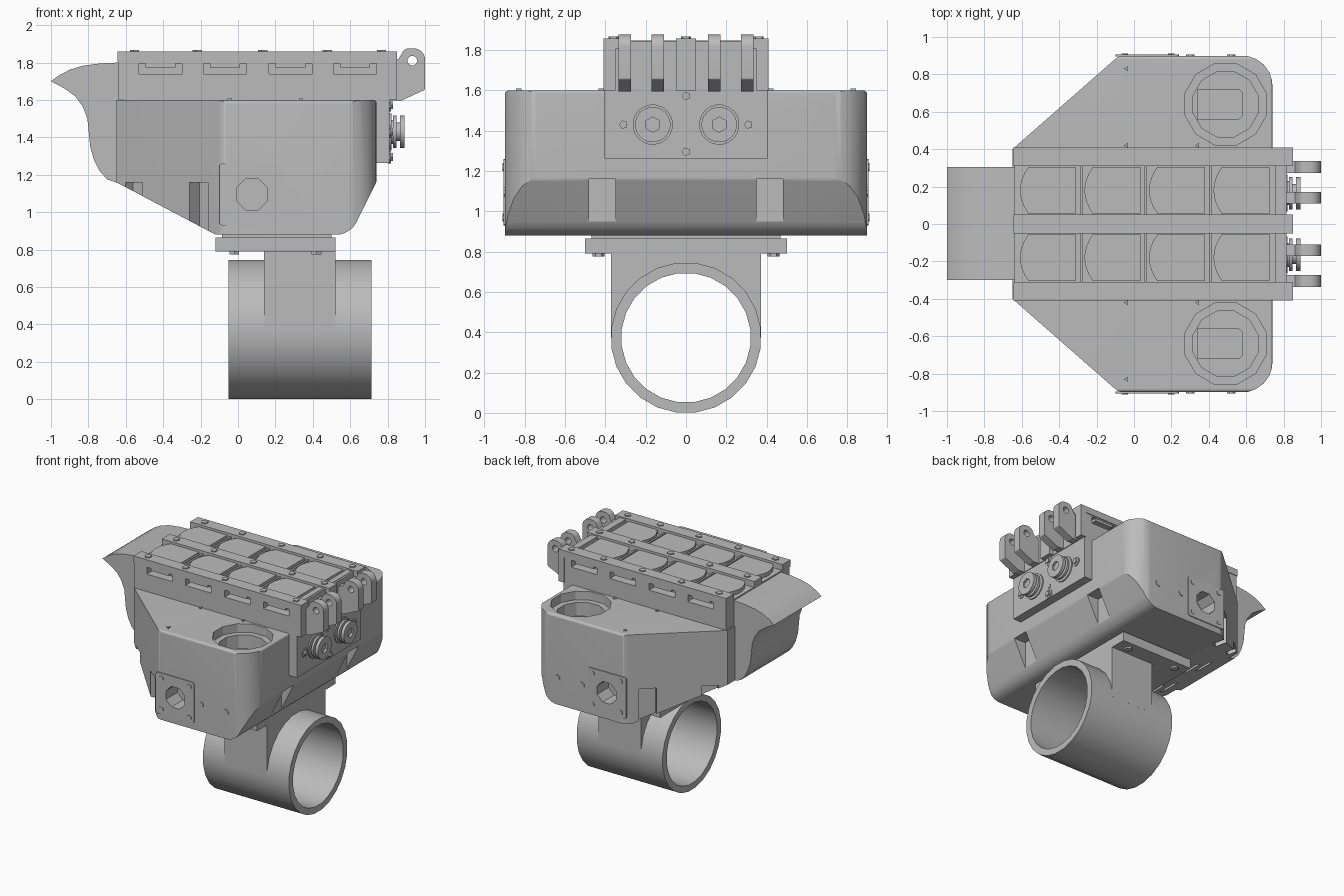
import bpy, bmesh, math
from mathutils import Vector

if "Cube" in bpy.data.objects:
    bpy.data.objects.remove(bpy.data.objects["Cube"])

grey = bpy.data.materials.new("plain grey")
grey.use_nodes = True
colour = (0.5, 0.5, 0.5, 1)
grey.diffuse_color = colour
grey.node_tree.nodes["Principled BSDF"].inputs["Base Color"].default_value = colour
parts = []


def rounded(points, steps=6):
    """Outline from (a, b) or (a, b, radius) corners."""
    out = []
    n = len(points)
    for i, p in enumerate(points):
        c = Vector(p[:2])
        if len(p) < 3:
            out.append(c)
            continue
        u = (Vector(points[i - 1][:2]) - c).normalized()
        v = (Vector(points[(i + 1) % n][:2]) - c).normalized()
        half = u.angle(v) / 2
        reach = p[2] / math.tan(half)
        centre = c + (u + v).normalized() * p[2] / math.sin(half)
        a, b = c + u * reach - centre, c + v * reach - centre
        for k in range(steps + 1):
            t = k / steps
            out.append(centre + (a.lerp(b, t)).normalized() * p[2])
    return out


def circle(a, b, r, n=24):
    return [(a + r * math.cos((k + .5) * math.tau / n),
             b + r * math.sin((k + .5) * math.tau / n)) for k in range(n)]


def prism(name, outline, axis, lo, hi):
    place = {"x": lambda a, b, h: (h, a, b),
             "y": lambda a, b, h: (a, h, b),
             "z": lambda a, b, h: (a, b, h)}[axis]
    bm = bmesh.new()
    rings = [[bm.verts.new(place(p[0], p[1], h)) for p in outline] for h in (lo, hi)]
    bm.faces.new(rings[0])
    bm.faces.new(rings[1])
    n = len(outline)
    for i in range(n):
        j = (i + 1) % n
        bm.faces.new((rings[0][i], rings[0][j], rings[1][j], rings[1][i]))
    bmesh.ops.recalc_face_normals(bm, faces=bm.faces)
    mesh = bpy.data.meshes.new(name)
    bm.to_mesh(mesh)
    bm.free()
    mesh.materials.append(grey)
    obj = bpy.data.objects.new(name, mesh)
    bpy.context.collection.objects.link(obj)
    parts.append(obj)
    return obj


def box(name, x0, x1, y0, y1, z0, z1):
    return prism(name, [(x0, y0), (x1, y0), (x1, y1), (x0, y1)], "z", z0, z1)


def cut(obj, tool, operation="DIFFERENCE"):
    mod = obj.modifiers.new("cut", "BOOLEAN")
    mod.operation, mod.object, mod.solver = operation, tool, "EXACT"
    bpy.context.view_layer.objects.active = obj
    bpy.ops.object.modifier_apply(modifier=mod.name)
    parts.remove(tool)
    bpy.data.objects.remove(tool)


# Hull: plan, side and end outlines intersected
hull = prism("hull", rounded([(-.65, -.4), (-.08, -.9, .08), (.74, -.9, .16),
             (.74, .9, .16), (-.08, .9, .08), (-.65, .4)]), "z", .8, 1.7)
cut(hull, prism("side_outline", rounded([(-.65, 1.16), (-.12, .88, .05), (.6, .88, .12),
    (.74, 1.16, .05), (.74, 1.6, .015), (-.65, 1.6)]), "y", -1, 1), "INTERSECT")
cut(hull, prism("end_outline", rounded([(-.899, .87), (-.899, 1.599, .02), (.899, 1.599, .02),
    (.899, .87)]), "x", -1, 1), "INTERSECT")

along = Vector((.57, .5)).normalized()
for s in (1, -1):
    # Stepped round wells in the deck
    for r, depth in ((.225, 1.53), (.18, 1.42)):
        cut(hull, prism("well_cutter", circle(.49, s * .64, r, 12), "z", depth, 1.7))
    cut(hull, prism("slot_cutter", rounded([(.34, s * .64 - .08), (.58, s * .64 - .08, .03),
        (.58, s * .64 + .08, .03), (.34, s * .64 + .08)]), "z", 1.34, 1.7))
    # Notches under the nose and in the slanted cheeks
    cut(hull, box("notch_cutter", .635, .8, s * .415 - .065, s * .415 + .065, .9, 1.16))
    for x, y, w, d in ((-.21, .786, .065, .08), (-.555, .483, .06, .06)):
        c, t, n = Vector((x, s * y)), Vector((along.x, s * along.y)), Vector((along.y, -s * along.x))
        cut(hull, prism("notch_cutter", [c - t * w - n * .1, c + t * w - n * .1,
            c + t * w + n * d, c - t * w + n * d], "z", .8, 1.16))
    # Slits in the sloping underside
    for k in range(3):
        x = -.5 + .12 * k
        z = 1.08 - .528 * (x + .5)
        cut(hull, box("slit_cutter", x - .02, x + .02, s * .2 - .08, s * .2 + .08, .8, z + .06))
    # Octagonal side socket with screwed square plate
    cut(hull, prism("socket_cutter", circle(.075, 1.095, .09, 8), "y", s * .76, s * 1))
    plate = prism("socket_plate", rounded([(-.1, .93, .015), (.24, .93, .015),
                  (.24, 1.26, .015), (-.1, 1.26, .015)], 2), "y", s * .895, s * .906)
    cut(plate, prism("socket_cutter", circle(.075, 1.095, .09, 8), "y", s * .8, s * 1))
    for dx in (-.125, .125):
        for dz in (-.125, .125):
            prism("plate_screw", circle(.075 + dx, 1.095 + dz, .02, 6), "y", s * .9, s * .911)
    for x in (.3, .52):
        prism("side_screw", circle(x, 1.095, .025, 8), "y", s * .89, s * .905)
    for x, y in ((-.04, .83), (-.04, .42), (.34, .42)):
        prism("deck_pin", circle(x, s * y, .015, 3), "z", 1.59, 1.608)

# Rear scoop
prism("rear_scoop", [(-.64, 1.8), (-.74, 1.795), (-.83, 1.783), (-.9, 1.762), (-.96, 1.73),
      (-1, 1.7), (-.93, 1.663), (-.87, 1.62), (-.83, 1.565), (-.805, 1.5), (-.797, 1.42),
      (-.79, 1.35), (-.77, 1.28), (-.74, 1.22), (-.7, 1.175), (-.64, 1.155)], "y", -.3, .305)

# Magazine with side windows
magazine = box("magazine", -.64, .79, -.405, .405, 1.58, 1.81)
windows = (-.415, -.07, .28, .625)
for s in (1, -1):
    for x in windows:
        cut(magazine, prism("window_cutter", [(x - .115, 1.795), (x - .115, 1.74), (x + .115, 1.74),
            (x + .115, 1.795)], "y", s * .33, s * .5))
        box("window_lip", x - .08, x + .08, s * .35, s * .402, 1.775, 1.8)

# Top rails with screws
for y, w in ((.36, .05), (0, .05), (-.36, .05)):
    box("top_rail", -.645, .85, y - w, y + w, 1.805, 1.858)
    for x in (-.55, -.215, .135, .48, .77):
        prism("rail_screw", circle(x, y, .027, 5), "z", 1.85, 1.866)

# Cell covers with curved rear ends, and the dividers between them
for y in (.18, -.18):
    for k in range(4):
        x = -.61 + .345 * k
        arc = [(x + .045 * (t / 4) ** 2, y - .125 * t / 4) for t in range(-4, 5)]
        prism("cell_cover", arc + [(x + .3, y - .125), (x + .3, y + .125)], "z", 1.8, 1.842)
        if k:
            box("cell_divider", x - .025, x - .01, y - .13, y + .13, 1.8, 1.835)
    box("cell_end_wall", .755, .8, y - .13, y + .13, 1.8, 1.848)

# Front plate and hinge block
box("front_plate", .72, .81, -.405, .405, 1.262, 1.62)
box("hinge_block", .78, .815, -.405, .405, 1.6, 1.845)
for y in (-.38, 0, .38):
    box("hinge_post", .8, .85, y - .03 if y else -.05, y + .03 if y else .05, 1.6, 1.85)

# Hinge lugs
for y in (-.305, -.14, .14, .305):
    lug = prism("hinge_lug", rounded([(.8, 1.6), (.87, 1.595), (1, 1.655, .01), (1, 1.876, .06),
                (.89, 1.876, .04), (.86, 1.82), (.8, 1.8)]), "y", y - .031, y + .031)
    cut(lug, prism("pin_cutter", circle(.932, 1.81, .026, 12), "y", y - .1, y + .1))

# Spool shaped knobs with hexagonal sockets
for y in (.165, -.165):
    for x0, x1, r in ((.8, .82, .1), (.815, .835, .065), (.83, .848, .088),
                      (.845, .868, .05), (.865, .89, .088)):
        disc = prism("knob_disc", circle(y, 1.43, r, 20), "x", x0, x1)
    cut(disc, prism("hex_cutter", circle(y, 1.43, .038, 6), "x", .873, .95))

# Front plate screws
for y, z in ((0, 1.572), (0, 1.295), (.31, 1.43), (-.31, 1.43)):
    prism("front_washer", circle(y, z, .036, 8), "x", .8, .817)
    prism("front_screw", circle(y, z, .022, 5), "x", .81, .83)
for z in (1.36, 1.495):
    prism("front_pin", circle(0, z, .02, 4), "x", .8, .815)

# Mounting flange, saddle and clamp tube
box("mount_flange", -.12, .52, -.5, .5, .79, .865)
box("mount_neck", -.085, .5, -.47, .47, .85, .9)
saddle = box("tube_saddle", .14, .52, -.371, .371, .375, .81)
cut(saddle, prism("saddle_bore", circle(0, .373, .345), "x", 0, .9))
tube = prism("clamp_tube", circle(0, .373, .374), "x", -.052, .715)
cut(tube, prism("tube_bore", circle(0, .373, .322), "x", -.2, .9))
for x in (-.02, .42):
    for y in (-.435, .435):
        prism("flange_bolt", circle(x, y, .03, 6), "z", .775, .8)

# Smooth curved walls, keep hard edges
bpy.ops.object.select_all(action="DESELECT")
for obj in parts:
    obj.select_set(True)
bpy.context.view_layer.objects.active = hull
bpy.ops.object.shade_smooth_by_angle(angle=.45)
